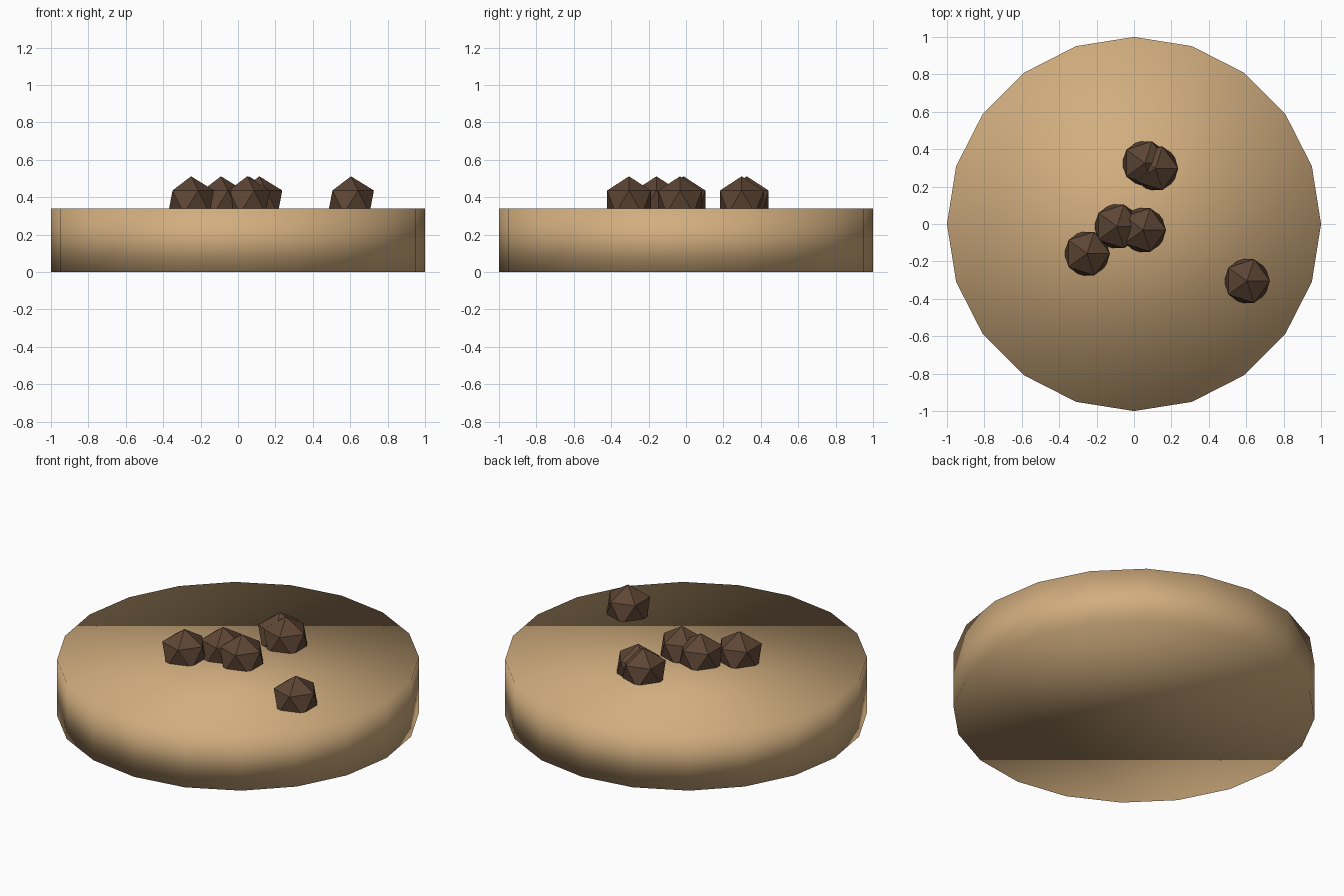
import bpy

if "Cube" in bpy.data.objects:
    bpy.data.objects.remove(bpy.data.objects["Cube"])


def material(name, colour):
    mat = bpy.data.materials.new(name)
    mat.diffuse_color = (*colour, 1)
    mat.use_nodes = True
    mat.node_tree.nodes["Principled BSDF"].inputs["Base Color"].default_value = mat.diffuse_color
    return mat


dough = material("dough", (0.64, 0.42, 0.21))
chocolate = material("chocolate", (0.11, 0.06, 0.035))

# Cookie base: 20-sided disc, smooth shaded throughout
HEIGHT = 0.34
bpy.ops.mesh.primitive_cylinder_add(vertices=20, radius=1, depth=HEIGHT,
                                    location=(0, 0, HEIGHT / 2))
base = bpy.context.object
base.name = "cookie_base"
base.data.materials.append(dough)
bpy.ops.object.shade_smooth()

# Chocolate chips: faceted icosahedrons sunk into the top
chips = [(0.604, -0.305), (-0.251, -0.158), (-0.091, -0.013),
         (0.049, -0.032), (0.058, 0.325), (0.114, 0.298)]
for i, (x, y) in enumerate(chips):
    bpy.ops.mesh.primitive_ico_sphere_add(subdivisions=1, radius=0.137,
                                          location=(x, y, 0.375))
    chip = bpy.context.object
    chip.name = f"chocolate_chip_{i + 1}"
    chip.data.materials.append(chocolate)
